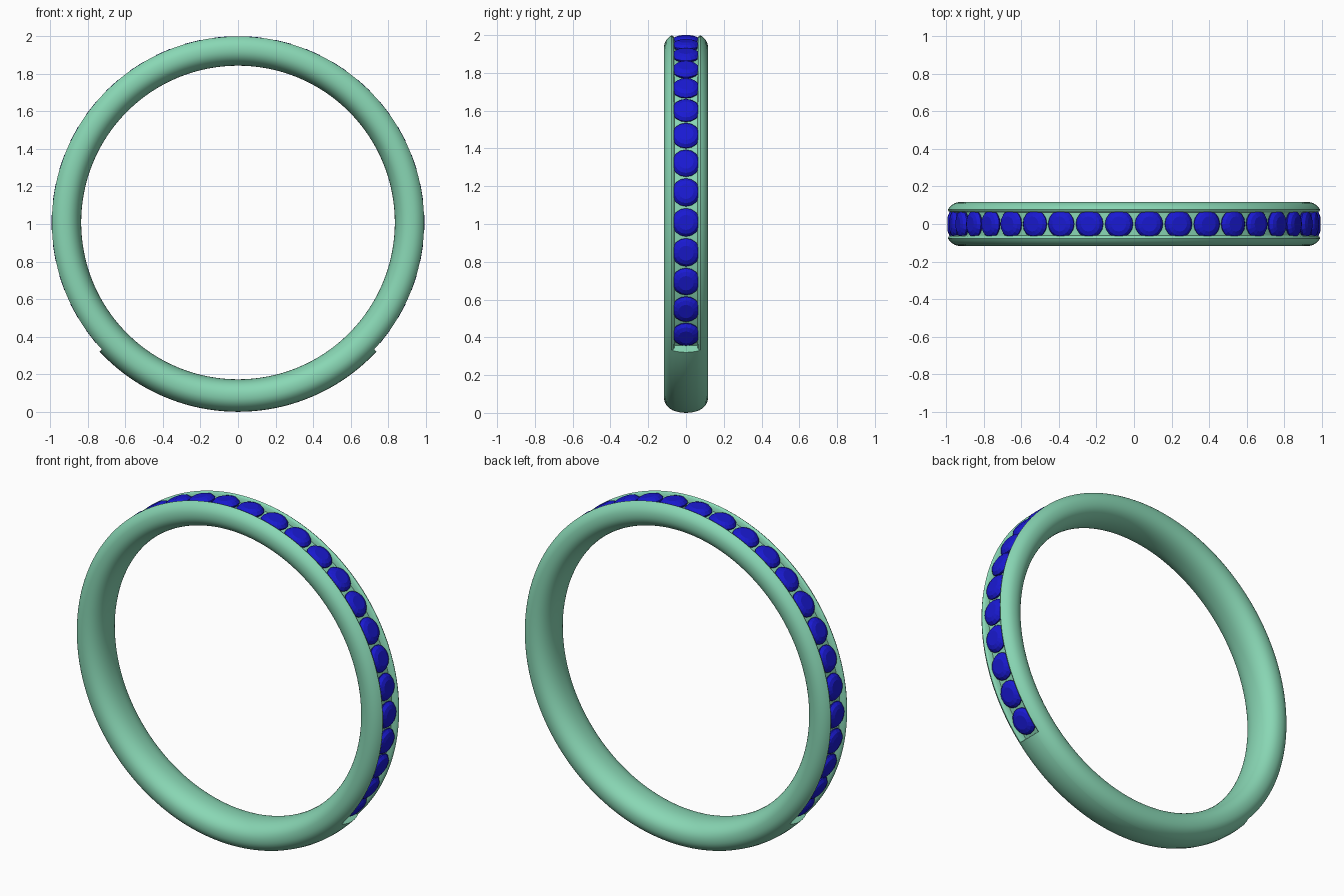
import bpy, bmesh
from math import sin, cos, pi, radians
from mathutils import Matrix, Vector

if "Cube" in bpy.data.objects:
    bpy.data.objects.remove(bpy.data.objects["Cube"])

CZ = 1.008            # ring centre height
MID, OUT, INN, HALF = 0.923, 0.085, 0.088, 0.117
END = 43.0            # channel runs from -43 to 223 degrees
PITCH, PAIRS = 9.47, 14


def material(name, color):
    m = bpy.data.materials.new(name)
    m.diffuse_color = color
    m.use_nodes = True
    m.node_tree.nodes["Principled BSDF"].inputs["Base Color"].default_value = m.diffuse_color
    return m


def add_object(name, bm, mat):
    bmesh.ops.recalc_face_normals(bm, faces=bm.faces)
    me = bpy.data.meshes.new(name)
    bm.to_mesh(me)
    bm.free()
    ob = bpy.data.objects.new(name, me)
    bpy.context.collection.objects.link(ob)
    me.materials.append(mat)
    return ob


def oval(y, n=2.2):
    """Outer radius of the rounded band at side offset y."""
    return MID + OUT * (1 - abs(y / HALF) ** n) ** (1 / n)


# band cross-sections: shared rounded body plus a crown, plain or channelled
def body():
    pts = []
    start = 0.076
    for i in range(7):                       # right shoulder
        y = start + (HALF - start) * sin(i / 6 * pi / 2)
        pts.append((y, oval(y)))
    for i in range(1, 24):                   # rounded inside
        a = pi * i / 24
        c, s = cos(a), sin(a)
        y = HALF * (1 if c > 0 else -1) * abs(c) ** 0.9
        pts.append((y, MID - INN * s ** 0.9))
    return pts + [(-y, r) for y, r in reversed(pts[:7])]


crown_y = [-0.069, -0.063, -0.06, -0.03, 0, 0.03, 0.06, 0.063, 0.069]
lip = [0.988, 0.981, 0.955, 0.955, 0.955, 0.955, 0.955, 0.981, 0.988]
plain = body() + [(y, oval(y)) for y in crown_y]
channel = body() + list(zip(crown_y, lip))

# stations around the ring, doubled at the channel ends to make end walls
N1, N2 = 140, 50
stations = [(-END + (180 + 2 * END) * i / N1, channel) for i in range(N1 + 1)]
stations += [(180 + END + (180 - 2 * END) * i / N2, plain) for i in range(N2 + 1)]

bm = bmesh.new()
rings = []
for deg, prof in stations:
    a = radians(deg)
    rings.append([bm.verts.new((r * cos(a), y, CZ + r * sin(a))) for y, r in prof])
for k, ring in enumerate(rings):
    nxt = rings[(k + 1) % len(rings)]
    for j in range(len(ring)):
        i = (j + 1) % len(ring)
        bm.faces.new((ring[j], ring[i], nxt[i], nxt[j]))
bmesh.ops.remove_doubles(bm, verts=bm.verts, dist=1e-5)
band = add_object("ring_band", bm, material("green_metal", (0.25, 0.68, 0.46, 1)))
bpy.context.view_layer.objects.active = band
band.select_set(True)
bpy.ops.object.shade_smooth_by_angle(angle=radians(40))


# round cut stone: (radius, height from ring axis, sides, twist)
def stone_mesh(bm, matrix):
    tiers = [(0.040, 0.992, 0), (0.061, 0.984, 0.5), (0.075, 0.968, 0), (0.075, 0.962, 0)]
    sides = 16
    loops = []
    for rad, h, _ in tiers:
        loops.append([bm.verts.new(matrix @ Vector((rad * cos(2 * pi * i / sides),
                      rad * sin(2 * pi * i / sides), h))) for i in range(sides)])
    bm.faces.new(loops[0])
    for a, b in zip(loops, loops[1:]):
        for i in range(sides):
            j = (i + 1) % sides
            bm.faces.new((a[i], a[j], b[j], b[i]))
    tip = bm.verts.new(matrix @ Vector((0, 0, 0.89)))
    for i in range(sides):
        bm.faces.new((loops[-1][i], loops[-1][(i + 1) % sides], tip))


# row of stones mirrored about the top of the ring
bm = bmesh.new()
for k in range(PAIRS):
    for side in (-1, 1):
        ang = radians(side * (k + 0.5) * PITCH)
        stone_mesh(bm, Matrix.Translation((0, 0, CZ)) @ Matrix.Rotation(ang, 4, 'Y'))
add_object("channel_stones", bm, material("blue_stone", (0.01, 0.01, 0.65, 1)))
